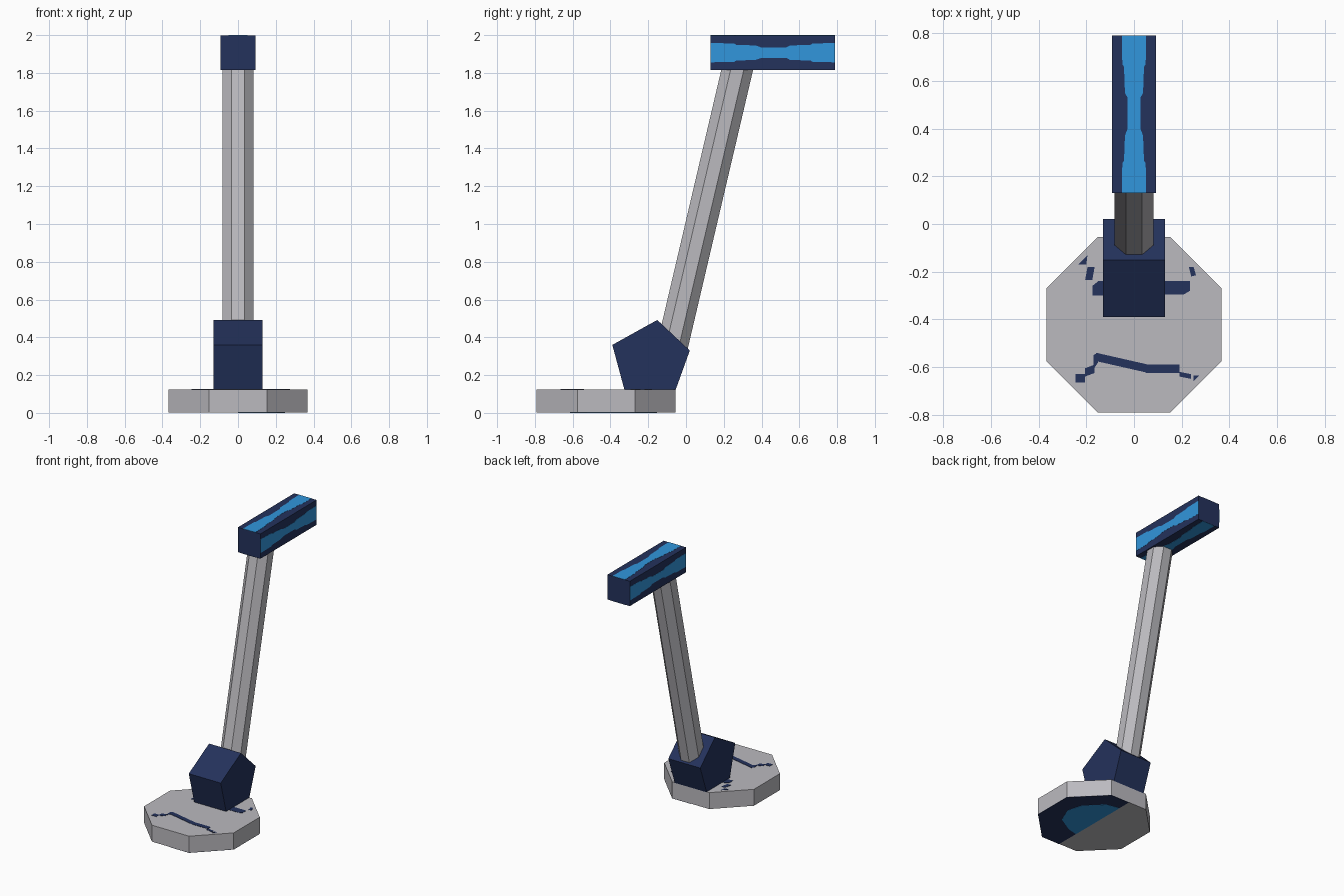
import bpy, bmesh, math
from mathutils import Vector, Matrix

if "Cube" in bpy.data.objects:
    bpy.data.objects.remove(bpy.data.objects["Cube"])


def srgb(r, g, b):
    lin = [(c / 255 / 12.92) if c < 11 else ((c / 255 + 0.055) / 1.055) ** 2.4 for c in (r, g, b)]
    return (*lin, 1)


def material(name, rgb):
    m = bpy.data.materials.new(name)
    m.diffuse_color = srgb(*rgb)
    m.use_nodes = True
    m.node_tree.nodes["Principled BSDF"].inputs["Base Color"].default_value = m.diffuse_color
    return m


GREY = material("light grey", (187, 186, 191))
NAVY = material("navy", (36, 50, 92))
BLUE = material("bright blue", (49, 150, 220))


def build(name, prisms, mat):
    """One flat-shaded object from (outline points, extrusion vector) prisms."""
    bm = bmesh.new()
    for pts, vec in prisms:
        vec = Vector(vec)
        low = [bm.verts.new(Vector(p)) for p in pts]
        high = [bm.verts.new(Vector(p) + vec) for p in pts]
        n = len(low)
        bm.faces.new(low[::-1])
        bm.faces.new(high)
        for i in range(n):
            j = (i + 1) % n
            bm.faces.new((low[i], low[j], high[j], high[i]))
    bmesh.ops.recalc_face_normals(bm, faces=bm.faces[:])
    me = bpy.data.meshes.new(name)
    bm.to_mesh(me)
    bm.free()
    me.materials.append(mat)
    ob = bpy.data.objects.new(name, me)
    bpy.context.collection.objects.link(ob)
    return ob


def octagon(apothem):
    r = apothem / math.cos(math.pi / 8)
    return [(r * math.cos(math.pi / 8 + i * math.pi / 4),
             r * math.sin(math.pi / 8 + i * math.pi / 4)) for i in range(8)]


# Octagonal base disc
BY, BR = -0.423, 0.368
build("base", [([(x, y + BY, 0.003) for x, y in octagon(BR)], (0, 0, 0.122))], GREY)

# Painted half of the underside, with a blue centre patch
half = [(0, -BR), (0.152, -BR), (BR, -0.152), (BR, 0.152), (0.152, BR), (0, BR)]
build("base_underside_navy", [([(x, y + BY, 0.001) for x, y in half], (0, 0, 0.002))], NAVY)
patch = [(0, -0.19), (0.08, -0.17), (0.2, -0.1), (0.25, 0.02), (0.22, 0.13), (0.1, 0.25), (0, 0.27)]
build("base_underside_blue", [([(x, y + BY, 0.0) for x, y in patch], (0, 0, 0.001))], BLUE)

# Dark streaks on top of the base
streaks = [
    [(-0.205, -0.64), (-0.205, -0.605), (-0.165, -0.59), (-0.165, -0.625)],
    [(-0.17, -0.61), (-0.17, -0.55), (-0.15, -0.54), (-0.15, -0.58)],
    [(-0.16, -0.575), (-0.16, -0.54), (0.06, -0.59), (0.06, -0.625)],
    [(0.05, -0.625), (0.05, -0.59), (0.19, -0.59), (0.19, -0.625)],
    [(0.19, -0.64), (0.19, -0.62), (0.24, -0.63), (0.24, -0.65)],
    [(-0.245, -0.665), (-0.245, -0.63), (-0.205, -0.63), (-0.205, -0.665)],
    [(0.25, -0.66), (0.25, -0.635), (0.275, -0.635)],
    [(-0.175, -0.3), (-0.175, -0.26), (-0.15, -0.24), (0.0, -0.24), (0.0, -0.3)],
    [(0.0, -0.295), (0.0, -0.24), (0.235, -0.24), (0.235, -0.28), (0.21, -0.295)],
    [(0.23, -0.18), (0.25, -0.18), (0.26, -0.215), (0.24, -0.22)],
    [(-0.205, -0.235), (-0.195, -0.18), (-0.165, -0.18), (-0.175, -0.235)],
    [(-0.235, -0.17), (-0.195, -0.13), (-0.2, -0.17)],
]
build("base_streaks", [([(x, y, 0.124) for x, y in s], (0, 0, 0.003)) for s in streaks], NAVY)

# Five-sided ankle block
ankle = [(-0.39, 0.36), (-0.152, 0.492), (0.02, 0.33), (-0.06, 0.108), (-0.322, 0.108)]
build("ankle_block", [([(-0.131, y, z) for y, z in ankle], (0.262, 0, 0))], NAVY)

# Leaning octagonal shaft
start, end = Vector((0, -0.082, 0.31)), Vector((0, 0.279, 1.85))
rot = Matrix.Rotation(-math.atan2(end.y - start.y, end.z - start.z), 3, 'X')
build("shaft", [([rot @ Vector((x, y, 0)) + start for x, y in octagon(0.082)], end - start)], GREY)

# Long box head
H, CZ = 0.092, 1.907
build("head", [([(x, 0.13, z + CZ) for x, z in ((-H, -H), (H, -H), (H, H), (-H, H))],
                (0, 0.66, 0))], NAVY)

# Waisted blue stripe on each of the four long faces
outline = [(0.13, 0.051), (0.255, 0.049), (0.265, 0.042), (0.37, 0.038), (0.4, 0.027),
           (0.53, 0.027), (0.55, 0.038), (0.66, 0.042), (0.67, 0.049), (0.79, 0.051)]
loop = [(w, y) for y, w in outline] + [(-w, y) for y, w in reversed(outline)]
stripes = []
for k in range(4):
    r = Matrix.Rotation(k * math.pi / 2, 3, 'Y')
    stripes.append(([r @ Vector((x, y, H - 0.001)) + Vector((0, 0, CZ)) for x, y in loop],
                    r @ Vector((0, 0, 0.002))))
build("head_stripes", stripes, BLUE)
